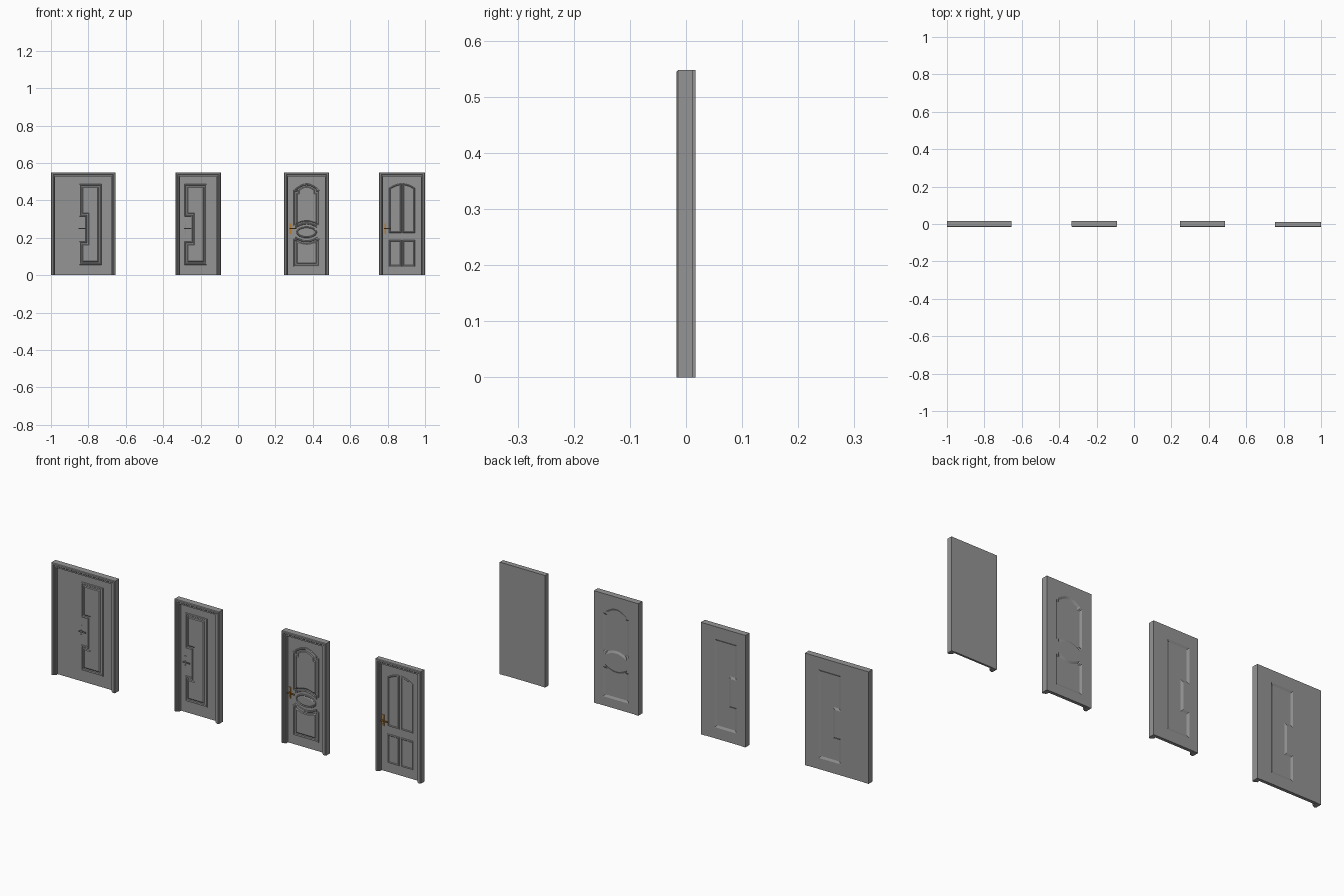
import bpy, bmesh, math
from mathutils import Vector

if "Cube" in bpy.data.objects:
    bpy.data.objects.remove(bpy.data.objects["Cube"])

H, FRONT, LEAF = 0.548, -0.017, 0.002
FW = 0.022  # frame face width


def paint(name, *rgb):
    m = bpy.data.materials.new(name)
    m.diffuse_color = (*rgb, 1)
    m.use_nodes = True
    m.node_tree.nodes["Principled BSDF"].inputs["Base Color"].default_value = m.diffuse_color
    return m


DARK = paint("dark_grey", 0.3, 0.3, 0.3)
BRASS = paint("brass", 0.5, 0.2, 0.02)


def finish(name, bm, mat=None):
    bmesh.ops.recalc_face_normals(bm, faces=bm.faces)
    me = bpy.data.meshes.new(name)
    bm.to_mesh(me)
    bm.free()
    ob = bpy.data.objects.new(name, me)
    bpy.context.collection.objects.link(ob)
    me.materials.append(mat or DARK)
    return ob


def box(name, x0, x1, y0, y1, z0, z1, mat=None, bevel=0):
    bm = bmesh.new()
    bmesh.ops.create_cube(bm, size=1)
    for v in bm.verts:
        v.co = ((x0 + x1) / 2 + v.co.x * (x1 - x0), (y0 + y1) / 2 + v.co.y * (y1 - y0),
                (z0 + z1) / 2 + v.co.z * (z1 - z0))
    if bevel:
        bmesh.ops.bevel(bm, geom=bm.edges[:], offset=bevel, segments=2, affect='EDGES', profile=0.5)
    return finish(name, bm, mat)


def inset(pts, d):
    # mitred inward offset of a counter-clockwise outline
    out, n = [], len(pts)
    for i in range(n):
        p, a, b = Vector(pts[i]), Vector(pts[i - 1]), Vector(pts[(i + 1) % n])
        e, f = (p - a).normalized(), (b - p).normalized()
        n1, n2 = Vector((-e.y, e.x)), Vector((-f.y, f.x))
        out.append(p + (n1 + n2) * (d / max(0.3, 1 + n1.dot(n2))))
    return out


def loft(name, pts, steps):
    # rings of one outline at (inset, y) steps, capped at both ends
    bm = bmesh.new()
    rings = [[bm.verts.new((p[0], y, p[1])) for p in inset(pts, d)] for d, y in steps]
    n = len(pts)
    for r, s in zip(rings, rings[1:]):
        for i in range(n):
            j = (i + 1) % n
            bm.faces.new((r[i], r[j], s[j], s[i]))
    bm.faces.new(rings[0])
    bm.faces.new(rings[-1])
    return finish(name, bm)


def arc(xa, xb, z, h, n=12):
    return [(xa + (xb - xa) * i / n, z + h * math.sin(math.pi * i / n)) for i in range(n + 1)]


def frame(name, x0, x1, back):
    prof = [(0, back), (0, FRONT + 0.003), (0.003, FRONT), (0.010, FRONT), (0.013, FRONT + 0.003),
            (0.017, FRONT + 0.003), (0.019, FRONT + 0.007), (FW, FRONT + 0.007), (FW, back)]
    bm = bmesh.new()
    rows = [[bm.verts.new(c) for c in ((x0 + d, y, 0), (x0 + d, y, H - d), (x1 - d, y, H - d), (x1 - d, y, 0))]
            for d, y in prof]
    for k in range(len(rows)):
        r, s = rows[k - 1], rows[k]
        for i in range(3):
            bm.faces.new((r[i], r[i + 1], s[i + 1], s[i]))
    bm.faces.new([r[0] for r in rows])
    bm.faces.new([r[3] for r in rows])
    return finish(name, bm)


def moulding(name, pts, steps):
    return loft(name, pts, [(0, LEAF + 0.001)] + [(d, LEAF - h) for d, h in steps])


def recess(leaf, pts, back):
    # bevelled sunk panel on the rear of the leaf
    cut = loft("recess_cutter", pts, [(-0.001, back + 0.0005), (0.010, back - 0.005)])
    cut.hide_render = True
    m = leaf.modifiers.new("recess", 'BOOLEAN')
    m.operation, m.solver, m.object = 'DIFFERENCE', 'EXACT', cut
    bpy.context.view_layer.objects.active = leaf
    bpy.ops.object.modifier_apply(modifier=m.name)
    bpy.data.objects.remove(cut)


def cyl(name, x, z, r, y0, y1, mat=None):
    bm = bmesh.new()
    bmesh.ops.create_cone(bm, cap_ends=True, segments=16, radius1=r, radius2=r, depth=1)
    for v in bm.verts:
        v.co = (x + v.co.x, (y0 + y1) / 2 + v.co.z * (y1 - y0), z + v.co.y)
    return finish(name, bm, mat)


def handle(tag, x, mat=None):
    z = 0.25
    box(tag + "_handle_plate", x - 0.005, x + 0.005, LEAF - 0.003, LEAF, z - 0.03, z + 0.026, mat, 0.001)
    cyl(tag + "_handle_spindle", x, z, 0.0035, LEAF - 0.013, LEAF, mat)
    box(tag + "_handle_lever", x - 0.006, x + 0.032, LEAF - 0.016, LEAF - 0.011, z - 0.003, z + 0.003, mat, 0.001)
    cyl(tag + "_lock_cylinder", x, z - 0.018, 0.0028, LEAF - 0.006, LEAF, mat)


def door(tag, x0, x1, back):
    frame(tag + "_frame", x0, x1, back)
    return box(tag + "_leaf", x0 + FW, x1 - FW, LEAF, back, 0.001, H - FW)


BEAD = [(0.002, 0.004), (0.006, 0.005), (0.009, 0.001), (0.016, 0.001), (0.020, 0.004)]
SLIM = [(0.002, 0.003), (0.005, 0.004), (0.008, 0.001)]

# two doors with a notched panel beside the handle
for tag, x0, x1 in (("wide_door", -1.0, -0.655), ("notched_door", -0.333, -0.092)):
    leaf = door(tag, x0, x1, 0.017)
    r, l = x1 - 0.075, x1 - 0.194
    n = l + 0.033
    pts = [(l, 0.055), (r, 0.055), (r, 0.488), (l, 0.488), (l, 0.313), (n, 0.313), (n, 0.18), (l, 0.18)]
    moulding(tag + "_panel", pts, BEAD)
    recess(leaf, pts, 0.017)
    handle(tag, l + 0.002)

# arched door with oval medallion
leaf = door("arched_door", 0.246, 0.487, 0.017)
l, r, s = 0.297, 0.437, 0.011
upper = ([(l, 0.264), (l + s, 0.264)] + arc(l + s, r - s, 0.252, 0.020) + [(r - s, 0.264), (r, 0.264), (r, 0.455)]
         + [(r - s, 0.455)] + arc(r - s, l + s, 0.464, 0.026) + [(l + s, 0.455), (l, 0.455)])
lower = ([(l, 0.045), (r, 0.045), (r, 0.193), (r - s, 0.193)] + arc(r - s, l + s, 0.205, -0.020)
         + [(l + s, 0.193), (l, 0.193)])
for name, pts in (("arched_door_upper_panel", upper), ("arched_door_lower_panel", lower)):
    moulding(name, pts, BEAD)
    recess(leaf, pts, 0.017)
oval = [(0.367 + 0.055 * math.cos(a), 0.229 + 0.031 * math.sin(a))
        for a in (2 * math.pi * i / 32 for i in range(32))]
moulding("arched_door_oval", oval, [(0.002, 0.004), (0.005, 0.005), (0.008, 0.002), (0.012, 0.004)])
handle("arched_door", 0.281, BRASS)

# four-panel door, flat at the rear
door("panelled_door", 0.754, 1.0, 0.0115)
l, r, c, g = 0.808, 0.946, 0.877, 0.003


def crown(x):
    return 0.466 + 0.024 * (1 - ((x - c) / (r - c)) ** 2)


for side, a, b in (("left", l, c - g), ("right", c + g, r)):
    top = [(b + (a - b) * i / 8, crown(b + (a - b) * i / 8)) for i in range(9)]
    moulding("panelled_door_upper_" + side, [(a, 0.225), (b, 0.225)] + top, SLIM)
    moulding("panelled_door_lower_" + side, [(a, 0.045), (b, 0.045), (b, 0.188), (a, 0.188)], SLIM)
handle("panelled_door", 0.787, BRASS)
cyl("panelled_door_rear_peephole", c - 0.015, 0.455, 0.0025, 0.0105, 0.012)
